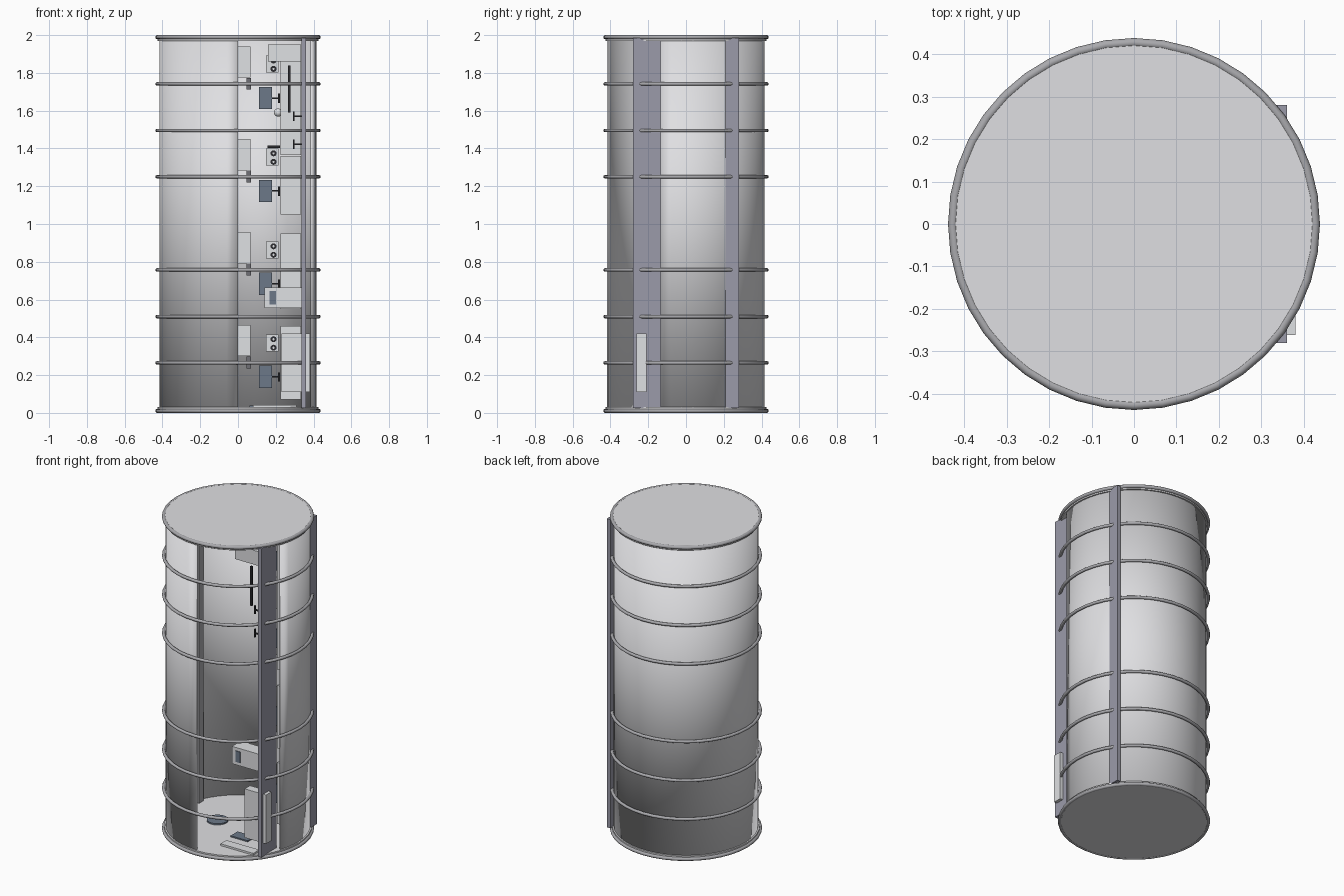
import bpy, bmesh, math
from mathutils import Matrix, Vector

if "Cube" in bpy.data.objects:
    bpy.data.objects.remove(bpy.data.objects["Cube"], do_unlink=True)


def material(name, rgb):
    m = bpy.data.materials.new(name)
    m.use_nodes = True
    m.diffuse_color = (*rgb, 1)
    m.node_tree.nodes["Principled BSDF"].inputs["Base Color"].default_value = (*rgb, 1)
    return m


SHELL = material("light grey metal", (0.74, 0.74, 0.76))
WHITE = material("pale grey casing", (0.74, 0.75, 0.77))
POST = material("violet grey steel", (0.33, 0.33, 0.40))
RING = material("mid grey steel", (0.40, 0.40, 0.42))
SCREEN = material("blue grey glass", (0.15, 0.19, 0.25))
BRACKET = material("charcoal grey", (0.16, 0.16, 0.18))
DARK = material("near black", (0.025, 0.025, 0.03))


def finish(bm, name, mat, smooth=None):
    bmesh.ops.recalc_face_normals(bm, faces=bm.faces)
    me = bpy.data.meshes.new(name)
    bm.to_mesh(me)
    bm.free()
    ob = bpy.data.objects.new(name, me)
    bpy.context.collection.objects.link(ob)
    me.materials.append(mat)
    if smooth:
        bpy.ops.object.select_all(action='DESELECT')
        ob.select_set(True)
        bpy.context.view_layer.objects.active = ob
        if smooth == "all":
            bpy.ops.object.shade_smooth()
        else:
            bpy.ops.object.shade_smooth_by_angle(angle=math.radians(40))


def box(name, mat, x, y, z):
    """Box from (min, max) ranges on each axis."""
    bm = bmesh.new()
    centre = Vector([(a + b) / 2 for a, b in (x, y, z)])
    size = Vector([b - a for a, b in (x, y, z)])
    bmesh.ops.create_cube(bm, size=1, matrix=Matrix.Translation(centre) @ Matrix.Diagonal((*size, 1)))
    finish(bm, name, mat)


def disc(name, mat, centre, radius, depth, axis='Z', segments=40):
    bm = bmesh.new()
    turn = Matrix.Rotation(math.pi / 2, 4, 'X') if axis == 'Y' else Matrix()
    bmesh.ops.create_cone(bm, cap_ends=True, segments=segments, radius1=radius, radius2=radius,
                          depth=depth, matrix=Matrix.Translation(centre) @ turn)
    finish(bm, name, mat, "angle")


def hoop(name, z, radius, thick):
    bpy.ops.mesh.primitive_torus_add(location=(0, 0, z), major_radius=radius, minor_radius=thick,
                                     major_segments=40, minor_segments=10)
    ob = bpy.context.object
    ob.name = name
    ob.data.materials.append(RING)
    bpy.ops.object.shade_smooth()


# Open cylindrical shell, with the doorway at the front
bm = bmesh.new()
steps, start, end = 36, math.radians(-19), math.radians(270)
low, high, outer, inner = 0.02, 1.98, 0.417, 0.407
sections = []
for i in range(steps + 1):
    a = start + (end - start) * i / steps
    sections.append([bm.verts.new((r * math.cos(a), r * math.sin(a), z))
                     for r, z in ((outer, low), (outer, high), (inner, high), (inner, low))])
for s, t in zip(sections, sections[1:]):
    for k in range(4):
        bm.faces.new((s[k], t[k], t[(k + 1) % 4], s[(k + 1) % 4]))
for cap in (sections[0], sections[-1]):
    bm.faces.new(cap)
finish(bm, "shell_wall", SHELL, "all")

# Floor, lid and hoops
disc("floor", SHELL, (0, 0, 0.0165), 0.426, 0.027)
disc("lid", SHELL, (0, 0, 1.9835), 0.426, 0.027)
hoop("bottom_rim", 0.011, 0.427, 0.011)
hoop("top_rim", 1.989, 0.427, 0.011)
for i, z in enumerate((0.265, 0.51, 0.757, 1.25, 1.495, 1.742)):
    hoop(f"hoop_{i + 1}", z, 0.428, 0.0095)

# Upright posts
box("front_post", POST, (0.335, 0.36), (-0.28, -0.13), (0.025, 1.985))
box("rear_post", POST, (0.335, 0.36), (0.13, 0.28), (0.025, 1.985))
box("inner_post", RING, (-0.368, -0.35), (0.11, 0.155), (0.025, 1.975))

# Equipment repeated on four levels
cabinet_heights = ((0.07, 0.46), (0.55, 0.95), (1.05, 1.36), (1.365, 1.9))
for n, cabinet_z in enumerate(cabinet_heights):
    b = 0.492 * n
    tag = f"_{n + 1}"
    box("wall_cabinet" + tag, WHITE, (-0.065, 0.065), (0.33, 0.398), (b + 0.3, b + 0.465))
    box("cabinet_bracket" + tag, BRACKET, (0.045, 0.068), (0.325, 0.39), (b + 0.235, b + 0.298))
    box("control_box" + tag, WHITE, (0.147, 0.215), (0.29, 0.34), (b + 0.325, b + 0.415))
    for z in (0.345, 0.39):
        disc("control_dial" + tag, DARK, (0.188, 0.288, b + z), 0.016, 0.006, 'Y', 16)
        disc("dial_centre" + tag, WHITE, (0.188, 0.284, b + z), 0.006, 0.004, 'Y', 12)
    box("screen" + tag, SCREEN, (0.11, 0.18), (0.19, 0.2), (b + 0.133, b + 0.25))
    box("screen_arm" + tag, DARK, (0.18, 0.222), (0.192, 0.2), (b + 0.187, b + 0.195))
    box("arm_mount" + tag, DARK, (0.212, 0.222), (0.18, 0.21), (b + 0.165, b + 0.215))
    box("side_cabinet" + tag, WHITE, (0.225, 0.333), (0.07, 0.21), cabinet_z)

# Equipment beside the doorway
box("through_box", WHITE, (0.23, 0.38), (-0.262, -0.208), (0.11, 0.42))
box("console", WHITE, (0.14, 0.335), (-0.26, -0.17), (0.555, 0.665))
box("console_screen", SCREEN, (0.167, 0.2), (-0.264, -0.26), (0.575, 0.645))
box("top_box", WHITE, (0.16, 0.333), (-0.26, -0.17), (1.86, 1.95))
box("hanging_rod", DARK, (0.264, 0.277), (-0.256, -0.244), (1.59, 1.84))
for z in (1.57, 1.422):
    box("hook_stem", DARK, (0.294, 0.335), (-0.254, -0.246), (z - 0.004, z + 0.004))
    box("hook_end", DARK, (0.29, 0.298), (-0.256, -0.244), (z - 0.026, z + 0.026))
box("small_sensor", DARK, (0.155, 0.222), (0.2, 0.22), (1.403, 1.415))
bm = bmesh.new()
bmesh.ops.create_uvsphere(bm, u_segments=16, v_segments=10, radius=0.022,
                          matrix=Matrix.Translation((0.212, 0.2, 1.59)))
finish(bm, "round_lamp", WHITE, "all")

# Floor fittings
box("floor_tray", WHITE, (0.08, 0.31), (-0.29, -0.23), (0.03, 0.042))
box("floor_mat", SCREEN, (0.06, 0.18), (-0.16, -0.09), (0.03, 0.038))
disc("floor_plate", SCREEN, (-0.13, -0.02, 0.034), 0.062, 0.009, 'Z', 24)
